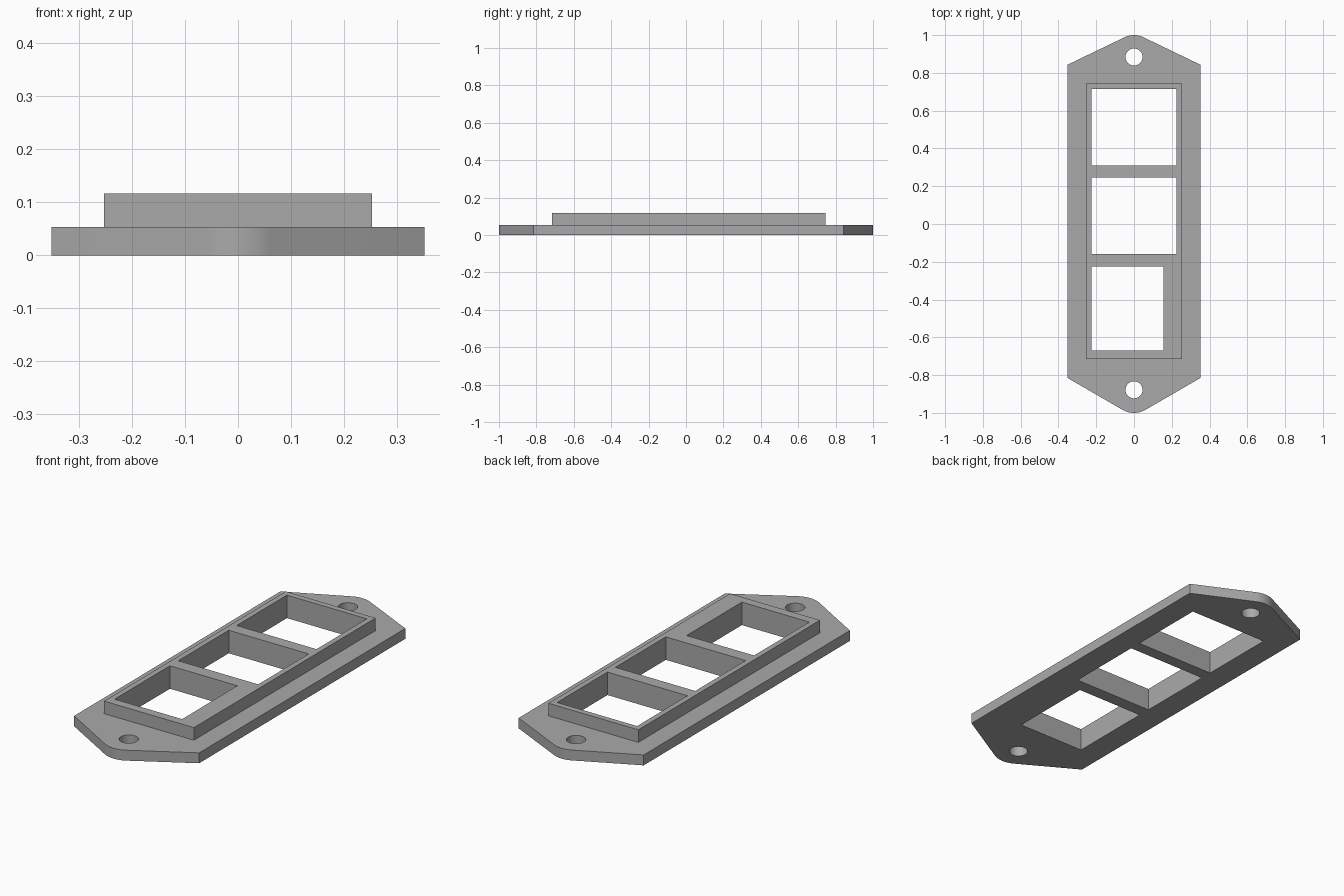
import bpy
import bmesh
from math import acos, atan2, cos, sin, hypot, pi, radians

cube = bpy.data.objects.get("Cube")
if cube:
    bpy.data.objects.remove(cube, do_unlink=True)

grey = bpy.data.materials.new("plain grey")
grey.use_nodes = True
colour = (0.4, 0.4, 0.4, 1)
grey.diffuse_color = colour
grey.node_tree.nodes["Principled BSDF"].inputs["Base Color"].default_value = colour

HALF_WIDTH = 0.352
PLATE_TOP, FRAME_TOP = 0.053, 0.117
HOLE_RADIUS = 0.045
HOLES = (0.884, -0.878)         # screw hole centres along y
SHOULDERS = (0.843, -0.815)     # where the sides turn towards the tips


def prism(name, outline, z0, z1):
    """Extrude a closed outline from z0 to z1."""
    bm = bmesh.new()
    base = bm.faces.new([bm.verts.new((x, y, z0)) for x, y in outline])
    top = bmesh.ops.extrude_face_region(bm, geom=[base])["geom"]
    bmesh.ops.translate(bm, vec=(0, 0, z1 - z0),
                        verts=[v for v in top if isinstance(v, bmesh.types.BMVert)])
    bmesh.ops.recalc_face_normals(bm, faces=bm.faces)
    mesh = bpy.data.meshes.new(name)
    bm.to_mesh(mesh)
    bm.free()
    mesh.materials.append(grey)
    obj = bpy.data.objects.new(name, mesh)
    bpy.context.collection.objects.link(obj)
    return obj


def rectangle(x0, x1, y0, y1):
    return [(x0, y0), (x1, y0), (x1, y1), (x0, y1)]


def circle(cy, r, n=48):
    return [(r * cos(2 * pi * i / n), cy + r * sin(2 * pi * i / n)) for i in range(n)]


def pointed_end(hole_y, shoulder_y, side, steps=12):
    """Shoulder, rounded tip concentric with the screw hole, shoulder."""
    r = 1 - abs(hole_y)
    drop = abs(shoulder_y) - abs(hole_y)
    start = atan2(drop, HALF_WIDTH) + acos(r / hypot(HALF_WIDTH, drop))
    angles = [start + (pi - 2 * start) * i / steps for i in range(steps + 1)]
    arc = [(side * r * cos(a), hole_y + side * r * sin(a)) for a in angles]
    return [(side * HALF_WIDTH, shoulder_y), *arc, (-side * HALF_WIDTH, shoulder_y)]


def combine(target, other, operation):
    mod = target.modifiers.new(operation.title(), "BOOLEAN")
    mod.operation, mod.solver, mod.object = operation, "EXACT", other
    bpy.context.view_layer.objects.active = target
    bpy.ops.object.modifier_apply(modifier=mod.name)
    bpy.data.objects.remove(other, do_unlink=True)


# Base plate with pointed ends
outline = (pointed_end(HOLES[0], SHOULDERS[0], 1)
           + pointed_end(HOLES[1], SHOULDERS[1], -1))
plate = prism("mounting_plate", outline, 0, PLATE_TOP)

# Raised frame, sunk into the plate so both join as one solid
frame = prism("raised_frame", rectangle(-0.253, 0.253, -0.716, 0.745),
              PLATE_TOP / 2, FRAME_TOP)
combine(plate, frame, "UNION")

# Three windows, the front one narrower
for x1, y0, y1 in ((0.225, 0.31, 0.715), (0.225, -0.159, 0.247), (0.155, -0.671, -0.226)):
    window = prism("window_cutter", rectangle(-0.225, x1, y0, y1), -0.1, 0.3)
    combine(plate, window, "DIFFERENCE")

# Screw holes
for y in HOLES:
    combine(plate, prism("hole_cutter", circle(y, HOLE_RADIUS), -0.1, 0.3), "DIFFERENCE")

# Smooth the round tips and holes, keep the edges sharp
bpy.ops.object.select_all(action="DESELECT")
plate.select_set(True)
bpy.context.view_layer.objects.active = plate
bpy.ops.object.shade_smooth_by_angle(angle=radians(20))
